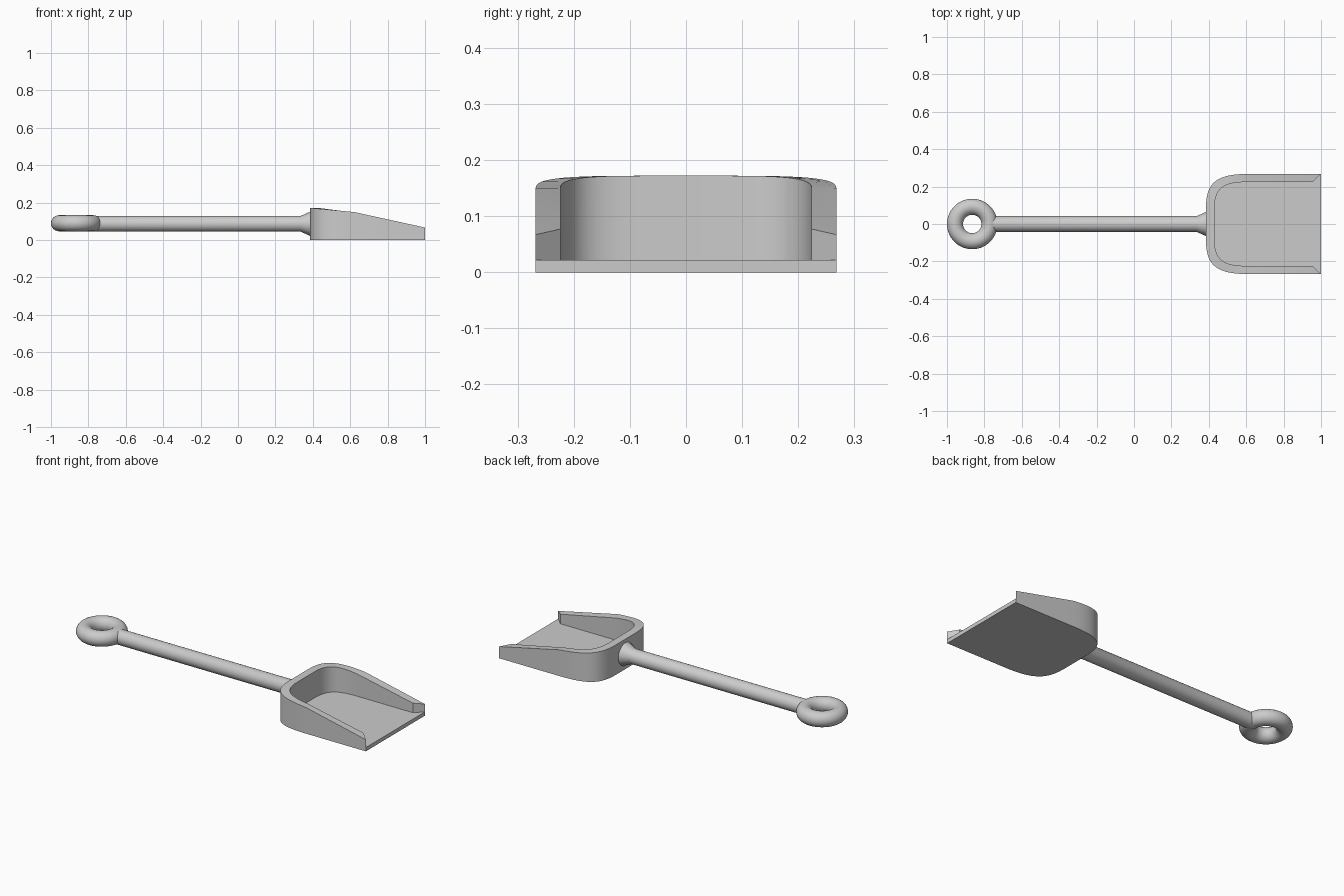
import bpy, bmesh
from math import radians, cos, sin, tau
from mathutils import Vector

if "Cube" in bpy.data.objects:
    bpy.data.objects.remove(bpy.data.objects["Cube"])

FLOOR = 0.022
AXIS_Z = 0.087


def finish(name, bm):
    bmesh.ops.remove_doubles(bm, verts=bm.verts, dist=1e-5)
    bmesh.ops.recalc_face_normals(bm, faces=bm.faces)
    me = bpy.data.meshes.new(name)
    bm.to_mesh(me)
    bm.free()
    ob = bpy.data.objects.new(name, me)
    bpy.context.collection.objects.link(ob)
    bpy.ops.object.select_all(action='DESELECT')
    ob.select_set(True)
    bpy.context.view_layer.objects.active = ob
    bpy.ops.object.shade_smooth_by_angle(angle=radians(30))
    return ob


def bezier(p, t):
    s = 1 - t
    return (p[0] * s**3 + p[1] * 3 * s * s * t + p[2] * 3 * s * t * t + p[3] * t**3)


def skin(bm, rings, wrap_u=False):
    # quads between consecutive closed rings of vertices
    pairs = list(zip(rings, rings[1:]))
    if wrap_u:
        pairs.append((rings[-1], rings[0]))
    for a, b in pairs:
        n = len(a)
        for i in range(n):
            bm.faces.new((a[i], a[(i + 1) % n], b[(i + 1) % n], b[i]))


# scoop: matching outer and inner rim lines, with rim height in z
outer_curve = [Vector(p) for p in ((.62, .268, .150), (.45, .268, .166), (.385, .23, .172), (.385, .09, .172))]
inner_curve = [Vector(p) for p in ((.60, .224, .150), (.475, .224, .166), (.43, .19, .172), (.43, .08, .172))]
half = [(Vector((1, .268, .067)), Vector((1, .268, .067))),
        (Vector((.955, .268, .077)), Vector((.955, .224, .077)))]
half += [(bezier(outer_curve, i / 14), bezier(inner_curve, i / 14)) for i in range(15)]
flip = Vector((1, -1, 1))
sections = half + [(o * flip, i * flip) for o, i in reversed(half)]

bm = bmesh.new()
rows = []
for o, i in sections:
    coords = ((o.x, o.y, 0), (o.x, o.y, FLOOR), o, i, (i.x, i.y, FLOOR))
    rows.append([bm.verts.new(c) for c in coords])
for a, b in zip(rows, rows[1:]):
    for k in range(4):
        bm.faces.new((a[k], a[k + 1], b[k + 1], b[k]))
bm.faces.new([r[0] for r in rows])
bm.faces.new([r[4] for r in rows])
bm.faces.new((rows[0][0], rows[-1][0], rows[-1][4], rows[0][4]))
finish("scoop", bm)

# handle rod with a flared socket against the scoop
bm = bmesh.new()
rings = []
for x, r in ((-.78, .042), (.335, .042), (.388, .066), (.40, .066)):
    rings.append([bm.verts.new((x, r * cos(tau * k / 32), AXIS_Z + r * sin(tau * k / 32)))
                  for k in range(32)])
skin(bm, rings)
bm.faces.new(rings[0])
bm.faces.new(rings[-1])
finish("handle", bm)

# hanging ring
bm = bmesh.new()
rings = []
for u in range(56):
    a = tau * u / 56
    ring = []
    for v in range(24):
        b = tau * v / 24
        d = .092 + .043 * cos(b)
        ring.append(bm.verts.new((-.865 + d * cos(a), d * sin(a), AXIS_Z + .003 + .043 * sin(b))))
    rings.append(ring)
skin(bm, rings, wrap_u=True)
finish("hanging_ring", bm)
